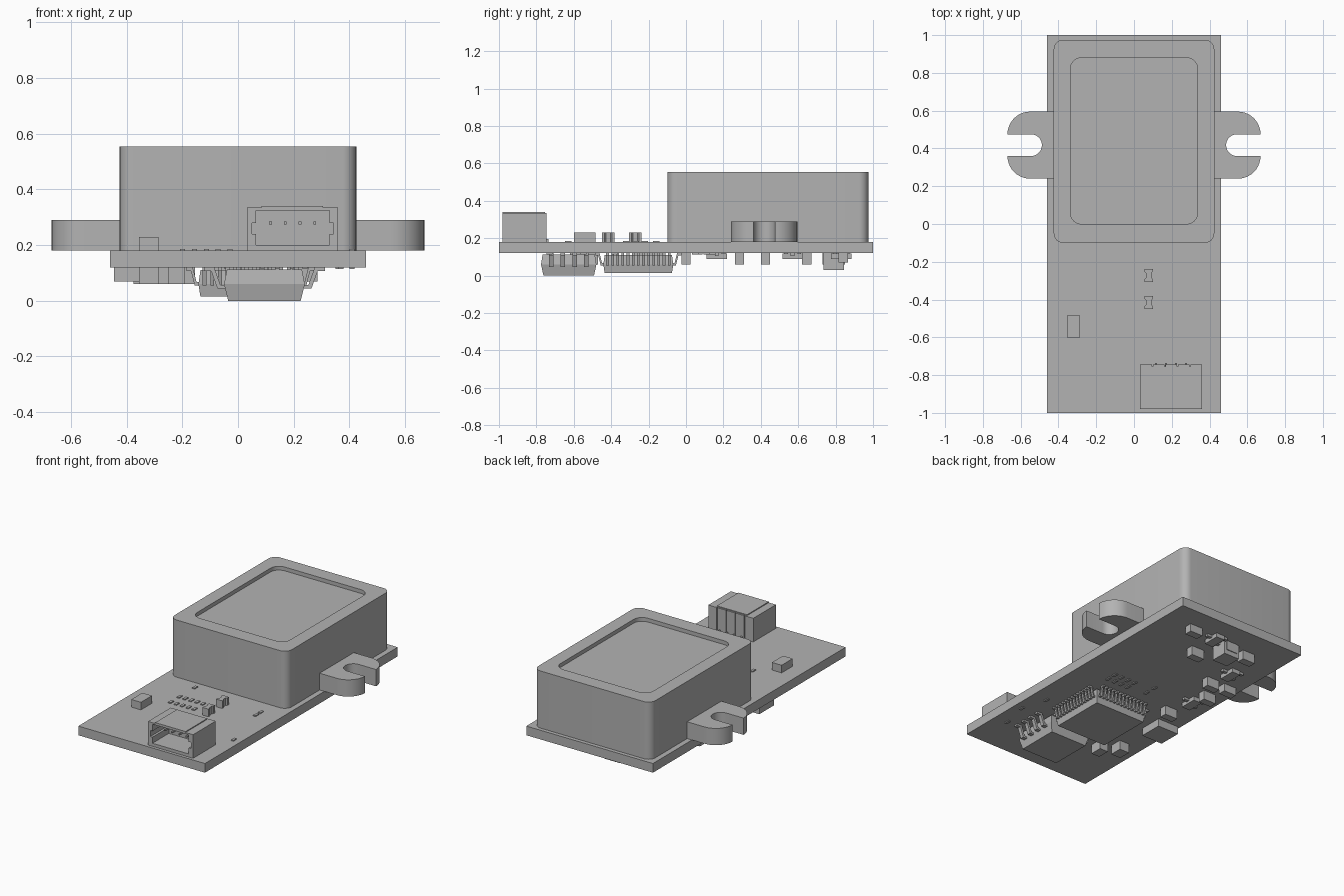
import bpy, bmesh, math
from mathutils import Vector, Matrix

if "Cube" in bpy.data.objects:
    bpy.data.objects.remove(bpy.data.objects["Cube"])

grey = bpy.data.materials.new("plain grey")
grey.diffuse_color = (0.45, 0.45, 0.45, 1)
grey.use_nodes = True
grey.node_tree.nodes["Principled BSDF"].inputs["Base Color"].default_value = grey.diffuse_color
TOP, UNDER = 0.18, 0.12          # circuit board faces


def finish(bm, name, smooth=False):
    bmesh.ops.recalc_face_normals(bm, faces=bm.faces)
    me = bpy.data.meshes.new(name)
    bm.to_mesh(me)
    bm.free()
    ob = bpy.data.objects.new(name, me)
    me.materials.append(grey)
    bpy.context.collection.objects.link(ob)
    if smooth:
        bpy.ops.object.select_all(action='DESELECT')
        ob.select_set(True)
        bpy.context.view_layer.objects.active = ob
        bpy.ops.object.shade_smooth_by_angle(angle=math.radians(35))
    return ob


def add_box(bm, x0, x1, y0, y1, z0, z1):
    m = Matrix.Translation(((x0 + x1) / 2, (y0 + y1) / 2, (z0 + z1) / 2))
    m = m @ Matrix.Diagonal((x1 - x0, y1 - y0, z1 - z0, 1))
    bmesh.ops.create_cube(bm, size=1, matrix=m)


def add_prism(bm, pts, vec):
    a = [bm.verts.new(p) for p in pts]
    b = [bm.verts.new(Vector(p) + Vector(vec)) for p in pts]
    n = len(a)
    bm.faces.new(a)
    bm.faces.new(b[::-1])
    for i in range(n):
        bm.faces.new((a[i], a[(i + 1) % n], b[(i + 1) % n], b[i]))


def add_loft(bm, rings):
    vs = [[bm.verts.new(p) for p in r] for r in rings]
    n = len(vs[0])
    for a, b in zip(vs, vs[1:]):
        for i in range(n):
            bm.faces.new((a[i], a[(i + 1) % n], b[(i + 1) % n], b[i]))
    bm.faces.new(vs[0])
    bm.faces.new(vs[-1])


def arc(cx, cy, r, a0, a1, n):
    return [(cx + r * math.cos(math.radians(a0 + (a1 - a0) * i / n)),
             cy + r * math.sin(math.radians(a0 + (a1 - a0) * i / n))) for i in range(n + 1)]


def round_rect(x0, x1, y0, y1, r, z):
    p = (arc(x1 - r, y1 - r, r, 0, 90, 8) + arc(x0 + r, y1 - r, r, 90, 180, 8)
         + arc(x0 + r, y0 + r, r, 180, 270, 8) + arc(x1 - r, y0 + r, r, 270, 360, 8))
    return [(x, y, z) for x, y in p]


def rect(cx, cy, hx, hy, z):
    return [(cx + sx * hx, cy + sy * hy, z) for sx, sy in ((1, 1), (-1, 1), (-1, -1), (1, -1))]


# circuit board
bm = bmesh.new()
add_box(bm, -0.46, 0.46, -1, 1, UNDER, TOP)
finish(bm, "circuit_board")

# housing with recessed lid
bm = bmesh.new()
add_loft(bm, [round_rect(-0.425, 0.425, -0.10, 0.975, 0.05, TOP),
              round_rect(-0.425, 0.425, -0.10, 0.975, 0.05, 0.555),
              round_rect(-0.337, 0.337, 0.0, 0.88, 0.06, 0.555),
              round_rect(-0.337, 0.337, 0.0, 0.88, 0.06, 0.53)])
finish(bm, "housing", True)

# slotted mounting ears
for s, side in ((1, "right"), (-1, "left")):
    pts = ([(0.42, 0.24)] + arc(0.55, 0.36, 0.12, -90, 0, 10)
           + arc(0.545, 0.4175, 0.0575, 270, 90, 14)
           + arc(0.55, 0.475, 0.12, 0, 90, 10) + [(0.42, 0.595)])
    bm = bmesh.new()
    add_prism(bm, [(s * x, y, TOP) for x, y in pts], (0, 0, 0.11))
    finish(bm, side + "_mounting_ear", True)

# connector shell, open at the front
bm = bmesh.new()
add_box(bm, 0.033, 0.36, -0.98, -0.755, TOP, 0.20)
add_box(bm, 0.033, 0.36, -0.98, -0.755, 0.325, 0.335)
add_box(bm, 0.085, 0.305, -0.98, -0.755, 0.335, 0.341)
add_box(bm, 0.033, 0.36, -0.81, -0.755, 0.20, 0.325)
for a, b, c in ((0.033, 0.05, 0.065), (0.36, 0.343, 0.328)):
    for z0, z1, inner in ((0.20, 0.24, c), (0.24, 0.28, b), (0.28, 0.325, c)):
        add_box(bm, min(a, inner), max(a, inner), -0.98, -0.81, z0, z1)
for i in range(5):               # back ribs
    x = 0.033 + i * 0.0665
    add_box(bm, x, x + 0.061, -0.755, -0.745, TOP, 0.335)
finish(bm, "connector_shell")

# connector pins and tails
bm = bmesh.new()
for i in range(4):
    x = 0.117 + i * 0.053
    add_box(bm, x - 0.005, x + 0.005, -0.93, -0.81, 0.275, 0.285)
    add_box(bm, x - 0.005, x + 0.005, -0.76, -0.735, TOP, 0.195)
finish(bm, "connector_pins")

# parts on top: a block and two waisted blocks
bm = bmesh.new()
add_box(bm, -0.355, -0.285, -0.60, -0.485, TOP, 0.23)
for y in (-0.272, -0.415):
    w = [(0.1, -0.034), (0.1, -0.02), (0.092, -0.012), (0.092, 0.012), (0.1, 0.02), (0.1, 0.034)]
    w += [(0.155 - px, -py) for px, py in w]
    add_prism(bm, [(px, y + py, TOP) for px, py in w], (0, 0, 0.05))
finish(bm, "top_components")


def gull_legs(bm, cx, cy, half, reach, zmid, count, pitch, width, angles):
    """Rows of bent legs around a chip, one row per angle."""
    t, r = 0.012, reach
    prof = [(-0.01, zmid), (r * 0.35, zmid), (r * 0.65, UNDER - t), (r, UNDER - t),
            (r, UNDER), (r * 0.5, UNDER), (r * 0.2, zmid + t), (-0.01, zmid + t)]
    for ang in angles:
        rot = Matrix.Rotation(math.radians(ang), 3, 'Z')
        for i in range(count):
            v = (i - (count - 1) / 2) * pitch - width / 2
            pts = [rot @ Vector((half + d, v, z)) + Vector((cx, cy, 0)) for d, z in prof]
            add_prism(bm, pts, rot @ Vector((0, width, 0)))


# large square chip under the board
bm = bmesh.new()
add_loft(bm, [rect(0.045, -0.255, 0.18, 0.18, 0.015), rect(0.045, -0.255, 0.187, 0.187, 0.06),
              rect(0.045, -0.255, 0.18, 0.18, 0.11)])
finish(bm, "square_chip_body")
bm = bmesh.new()
gull_legs(bm, 0.045, -0.255, 0.185, 0.045, 0.055, 13, 0.0275, 0.014, (0, 90, 180, 270))
finish(bm, "square_chip_legs")

# eight-legged chip under the board
bm = bmesh.new()
add_loft(bm, [rect(0.095, -0.627, 0.13, 0.135, 0.0), rect(0.095, -0.627, 0.145, 0.148, 0.06),
              rect(0.095, -0.627, 0.135, 0.14, 0.112)])
finish(bm, "small_chip_body")
bm = bmesh.new()
gull_legs(bm, 0.095, -0.627, 0.143, 0.075, 0.045, 4, 0.063, 0.024, (0, 180))
finish(bm, "small_chip_legs")

# block parts under the board: x, y, half width, half length, lowest z
blocks = [(0.24, 0.84, 0.045, 0.025, 0.07), (0.065, 0.645, 0.045, 0.025, 0.06),
          (-0.05, 0.79, 0.055, 0.055, 0.03), (-0.2, 0.80, 0.045, 0.025, 0.06),
          (-0.24, 0.425, 0.045, 0.024, 0.06), (-0.37, 0.425, 0.045, 0.024, 0.07),
          (-0.33, 0.285, 0.045, 0.024, 0.06), (-0.27, 0.0, 0.045, 0.024, 0.06),
          (-0.37, -0.2, 0.075, 0.075, 0.07), (-0.32, -0.51, 0.035, 0.04, 0.06),
          (-0.22, -0.58, 0.03, 0.04, 0.06)]
bm = bmesh.new()
for x, y, hx, hy, z in blocks:
    add_box(bm, x - hx, x + hx, y - hy, y + hy, z, UNDER)
add_box(bm, -0.09, -0.01, 0.73, 0.85, 0.06, UNDER)
finish(bm, "bottom_blocks")

# three-legged parts under the board
bm = bmesh.new()
for x, y in ((0.07, 0.83), (-0.27, 0.57), (-0.31, 0.165)):
    add_box(bm, x - 0.03, x + 0.03, y - 0.055, y + 0.055, 0.09, 0.117)
    for dx, dy in ((0.045, 0), (-0.045, 0.035), (-0.045, -0.035)):
        add_box(bm, x + dx - 0.018, x + dx + 0.018, y + dy - 0.01, y + dy + 0.01, 0.105, UNDER)
finish(bm, "three_legged_parts")

# tiny chip parts on both faces
top = [(-0.2 + 0.043 * i, y) for i in range(5) for y in (-0.41, -0.32)]
top += [(-0.2, -0.16), (0.32, -0.27), (0.32, -0.22), (0.41, -0.63)]
bottom = [(0.24 - 0.05 * i, y) for i in range(4) for y in (0.05, 0.11)]
bottom += [(-0.04, 0.07), (-0.04, 0.14), (0.37, -0.73), (0.36, -0.38), (0.41, -0.55)]
bm = bmesh.new()
for pts, z0, z1 in ((top, TOP, 0.186), (bottom, 0.114, UNDER)):
    for x, y in pts:
        add_box(bm, x - 0.009, x + 0.009, y - 0.017, y + 0.017, z0, z1)
finish(bm, "tiny_parts")
